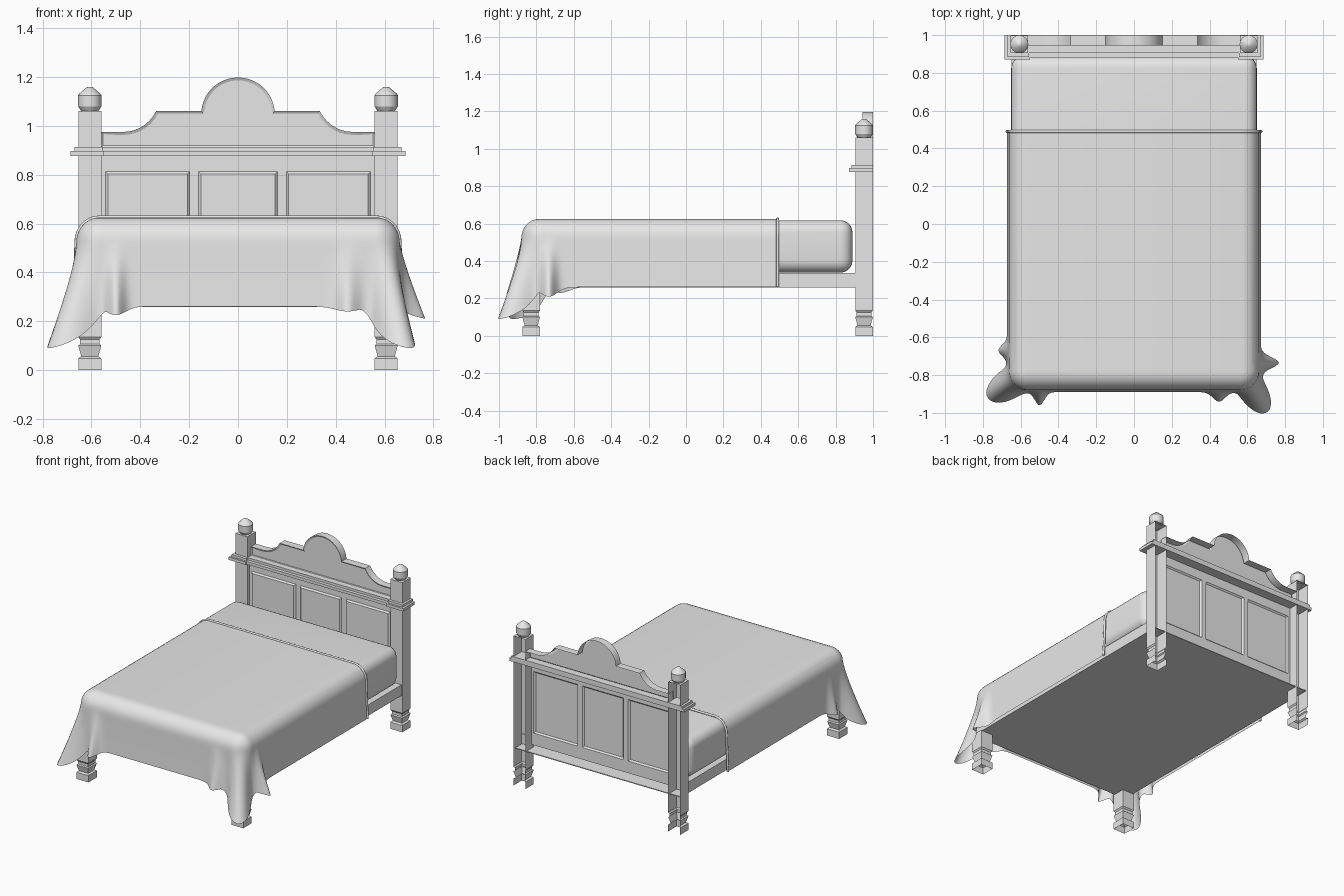
import bpy, bmesh, math
from math import sin, cos, pi, exp

cube = bpy.data.objects.get("Cube")
if cube:
    bpy.data.objects.remove(cube, do_unlink=True)

GREY = (0.8, 0.8, 0.8, 1)
mat = bpy.data.materials.new("plain grey")
mat.use_nodes = True
mat.diffuse_color = GREY
mat.node_tree.nodes["Principled BSDF"].inputs["Base Color"].default_value = GREY


def finish(name, bm, smooth=None):
    me = bpy.data.meshes.new(name)
    bm.to_mesh(me)
    bm.free()
    me.materials.append(mat)
    ob = bpy.data.objects.new(name, me)
    bpy.context.collection.objects.link(ob)
    if smooth:
        bpy.ops.object.select_all(action='DESELECT')
        ob.select_set(True)
        bpy.context.view_layer.objects.active = ob
        bpy.ops.object.shade_smooth_by_angle(angle=math.radians(smooth))
    return ob


def box(name, lo, hi, bevel=0, segments=5):
    bm = bmesh.new()
    bmesh.ops.create_cube(bm, size=1)
    for v in bm.verts:
        v.co = [(a + b) / 2 + c * (b - a) for a, b, c in zip(lo, hi, v.co)]
    if bevel:
        bmesh.ops.bevel(bm, geom=bm.edges[:], offset=bevel, segments=segments,
                        profile=0.5, affect='EDGES')
    return finish(name, bm, 50 if bevel else None)


def lathe(name, x, y, profile, sides, skip_back=False, start=0.0, smooth=None):
    """Stack rings of (radius, z); capped on top, open below, optionally open at the back."""
    bm = bmesh.new()
    rings = [[bm.verts.new((x + r * cos(start + 2 * pi * i / sides),
                            y + r * sin(start + 2 * pi * i / sides), z))
              for i in range(sides)] for r, z in profile]
    for a, b in zip(rings, rings[1:]):
        for i in range(sides):
            if skip_back and i == 0:
                continue
            j = (i + 1) % sides
            bm.faces.new((a[i], a[j], b[j], b[i]))
    bm.faces.new(rings[-1])
    return finish(name, bm, smooth)


# Turned square legs and tall posts
R2 = math.sqrt(2)
LEG = [(.047, 0), (.047, .048), (.035, .056), (.047, .1), (.04, .106),
       (.04, .125), (.047, .135)]
FINIAL = [(.034, 1.058), (.048, 1.08), (.048, 1.125), (.042, 1.133), (.014, 1.157), (.004, 1.16)]


def square(profile):
    return [(h * R2, z) for h, z in profile]


for side, sx in (("left", 1), ("right", -1)):
    x = sx * .607
    lathe("front_leg_" + side, x, -.828, square(LEG + [(.047, .262)]), 4, start=pi / 4)
    lathe("head_post_" + side, x, .952, square(LEG + [(.047, 1.06)]), 4, True, pi / 4)
    lathe("finial_" + side, x, .952, FINIAL, 16, smooth=25)
    # Stepped collar around the post
    xs = sorted((sx * .55, sx * .685))
    box("collar_lower_" + side, (xs[0], .872, .877), (xs[1], 1, .897))
    xs = sorted((sx * .555, sx * .67))
    box("collar_upper_" + side, (xs[0], .885, .897), (xs[1], 1, .914))
    # Side rail
    xs = sorted((sx * .60, sx * .648))
    box("side_rail_" + side, (xs[0], -.86, .262), (xs[1], .91, .335))

# Ledge across the headboard
box("ledge_lower", (-.56, .882, .877), (.56, 1, .897))
box("ledge_upper", (-.56, .905, .897), (.56, 1, .914))

# Bed deck and foot rail
box("bed_deck", (-.648, -.865, .258), (.648, .985, .264))
box("foot_rail", (-.6, -.86, .262), (.6, -.82, .335))

# Headboard sheet with three raised panels
bm = bmesh.new()
xs = [-.562, -.553, -.188, -.172, .172, .188, .553, .562]
zs = [.29, .365, .822, .88]
grid = [[bm.verts.new((x, .93, z)) for x in xs] for z in zs]
panels = []
for j in range(len(zs) - 1):
    for i in range(len(xs) - 1):
        f = bm.faces.new((grid[j][i], grid[j][i + 1], grid[j + 1][i + 1], grid[j + 1][i]))
        if j == 1 and i % 2 == 1:
            panels.append(f)
for thickness, depth in ((.012, -.018), (.014, 0), (.014, .01)):
    bmesh.ops.inset_individual(bm, faces=panels, thickness=thickness, depth=depth)
finish("headboard_panels", bm)

# Scalloped crest: front sheet with a rim running back
half = [(.562, .975), (.5, .975)]
half += [(.47 - .15 * sin(a), 1.128 - .153 * cos(a)) for a in [pi * k / 20 for k in range(7)]]
half += [(.335, 1.06), (.15, 1.06)]
half += [(.15 * cos(a), 1.05 + .148 * sin(a)) for a in [.15 + (pi / 2 - .15) * k / 10 for k in range(10)]]
outline = half + [(0, 1.198)] + [(-x, z) for x, z in reversed(half)]
outline = [(.562, .91)] + outline + [(-.562, .91)]
bm = bmesh.new()
front = bm.faces.new([bm.verts.new((x, .945, z)) for x, z in outline])
front.normal_update()
if front.normal.y > 0:
    front.normal_flip()
rim = [e for e in front.edges if min(v.co.z for v in e.verts) > .92]
out = bmesh.ops.extrude_edge_only(bm, edges=rim)
for v in out["geom"]:
    if isinstance(v, bmesh.types.BMVert):
        v.co.y = 1
bmesh.ops.inset_region(bm, faces=[front], thickness=.012, depth=0, use_boundary=True)
bmesh.ops.translate(bm, verts=list(front.verts), vec=(0, .006, 0))
finish("headboard_crest", bm, 20)

# Mattress
box("mattress", (-.65, -.8, .338), (.65, .89, .618), .065, 6)

# Blanket: a rounded edge swept round three sides, with folds at the foot corners
W, FOOT, HEAD, R = .662, -.88, .49, .1
FL = W - R                       # half the straight part of the foot
CORNER = R * pi / 2
SIDE = HEAD - (FOOT + R)
# fold position along the edge, outward reach, width, extra drop
FOLDS = [(-.66, .145, .05, .17), (-.50, .07, .035, .035), (-.83, .045, .04, .03),
         (.62, .15, .045, .17), (.765, .095, .04, .05), (.45, .05, .045, .02)]


def edge_point(s, inset):
    """Point and outward direction on the plan outline at distance s from the foot middle."""
    sg, d = (1 if s >= 0 else -1), abs(s)
    if d <= FL:
        return s, FOOT + inset, 0, -1
    a = min((d - FL) / R, pi / 2)
    x = FL + (R - inset) * sin(a)
    y = FOOT + R - (R - inset) * cos(a) + max(0, d - FL - CORNER)
    return sg * x, y, sg * sin(a), -cos(a)


total = FL + CORNER + SIDE
stations = [-total + 2 * total * k / 400 for k in range(401)]
bm = bmesh.new()
rows = []
for k in range(8):               # rounded shoulder
    a = pi / 2 * k / 7
    inset = .095 * (1 - sin(a))
    rows.append([bm.verts.new((*edge_point(s, inset)[:2], .625 - .1 * (1 - cos(a))))
                 for s in stations])
for k in range(1, 13):           # hanging part
    t = k / 12
    row = []
    for s in stations:
        x, y, nx, ny = edge_point(s, 0)
        reach, drop = .01, 0
        for c, amp, w, fall in FOLDS:
            reach += amp * exp(-((s - c) / w) ** 2)
            drop = max(drop, fall * exp(-((s - c) / (1.6 * w)) ** 2))
        reach *= t ** 1.2
        row.append(bm.verts.new((x + nx * reach, y + ny * reach,
                                 .525 - t * (.525 - .26 + drop))))
    rows.append(row)
for a, b in zip(rows, rows[1:]):
    for i in range(len(stations) - 1):
        bm.faces.new((a[i], b[i], b[i + 1], a[i + 1]))
bm.faces.new(rows[0])
bmesh.ops.recalc_face_normals(bm, faces=bm.faces[:])
hem = [r[0].co.copy() for r in reversed(rows)] + [r[-1].co.copy() for r in rows]
finish("blanket", bm, 80)

# Rolled hem at the head end of the blanket
curve = bpy.data.curves.new("blanket_hem", 'CURVE')
curve.dimensions = '3D'
curve.bevel_depth = .008
curve.bevel_resolution = 2
spline = curve.splines.new('POLY')
spline.points.add(len(hem) - 1)
for p, co in zip(spline.points, hem):
    p.co = (co.x, co.y, co.z, 1)
curve.materials.append(mat)
bpy.context.collection.objects.link(bpy.data.objects.new("blanket_hem", curve))
